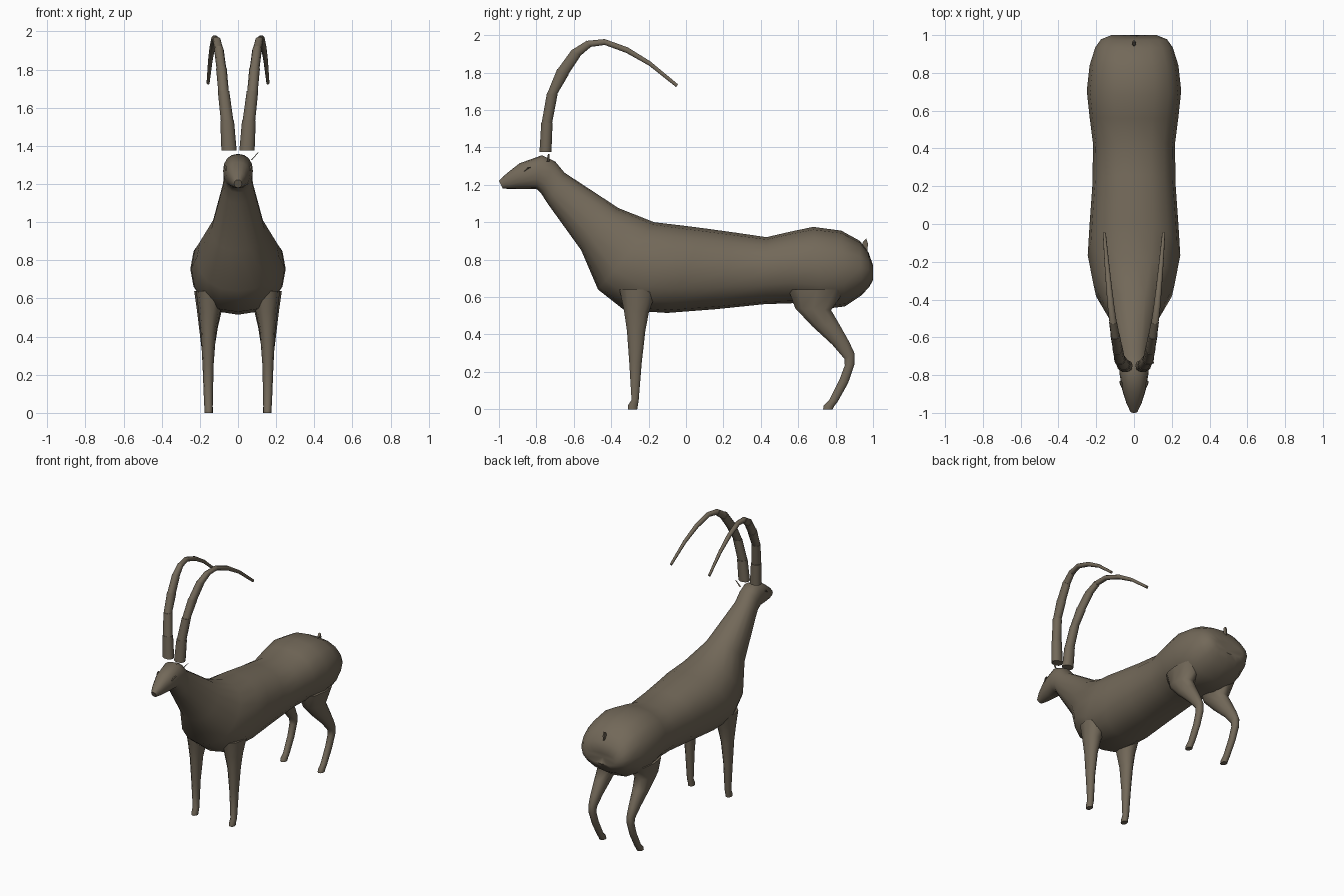
import bpy, bmesh, math

mat = bpy.data.materials.new("brown coat")
mat.diffuse_color = (0.17, 0.14, 0.10, 1)


def loft(name, rings, sides=16, power=2.0, side=1, angle=40, dent=0.0):
    """Skin rings (y1, z1, y2, z2, half_width, x_centre) given by their side-view ends."""
    bm = bmesh.new()
    loops = []
    for y1, z1, y2, z2, w, xc in rings:
        loop = []
        for i in range(sides):
            a = 2 * math.pi * i / sides
            c, s = math.cos(a), math.sin(a)
            u = math.copysign(abs(c) ** (2 / power), c)
            t = math.copysign(abs(s) ** (2 / power), s)
            loop.append(bm.verts.new((side * (xc + w * u),
                                      (y1 + y2) / 2 + t * (y1 - y2) / 2,
                                      (z1 + z2) / 2 + t * (z1 - z2) / 2)))
        loops.append(loop)
    for p, q in zip(loops, loops[1:]):
        for i in range(sides):
            j = (i + 1) % sides
            bm.faces.new((p[i], p[j], q[j], q[i]))
    bm.faces.new(loops[0])
    if dent:  # hollow between the haunches
        last = loops[-1]
        mid = sum((v.co for v in last), last[0].co * 0) / sides
        centre = bm.verts.new((mid.x, mid.y - dent, mid.z))
        for i in range(sides):
            bm.faces.new((last[i], last[(i + 1) % sides], centre))
    else:
        bm.faces.new(loops[-1])
    bmesh.ops.recalc_face_normals(bm, faces=bm.faces)
    me = bpy.data.meshes.new(name)
    bm.to_mesh(me)
    bm.free()
    me.materials.append(mat)
    me.shade_smooth()
    me.set_sharp_from_angle(angle=math.radians(angle))
    ob = bpy.data.objects.new(name, me)
    bpy.context.collection.objects.link(ob)
    return ob


# Head, neck and trunk in one skin
loft("body", [
    (-1.00, 1.222, -0.98, 1.18, 0.02, 0),
    (-0.96, 1.26, -0.94, 1.178, 0.04, 0),
    (-0.89, 1.315, -0.87, 1.178, 0.062, 0),
    (-0.77, 1.358, -0.80, 1.178, 0.078, 0),
    (-0.70, 1.325, -0.775, 1.155, 0.075, 0),
    (-0.65, 1.265, -0.74, 1.10, 0.08, 0),
    (-0.36, 1.075, -0.56, 0.85, 0.14, 0),
    (-0.17, 1.00, -0.47, 0.64, 0.215, 0),
    (0.00, 0.98, -0.33, 0.53, 0.245, 0),
    (0.10, 0.967, -0.10, 0.515, 0.235, 0),
    (0.26, 0.945, 0.16, 0.535, 0.22, 0),
    (0.43, 0.92, 0.42, 0.562, 0.217, 0),
    (0.56, 0.95, 0.57, 0.567, 0.235, 0),
    (0.68, 0.975, 0.73, 0.535, 0.25, 0),
    (0.83, 0.955, 0.85, 0.55, 0.235, 0),
    (0.93, 0.90, 0.94, 0.61, 0.205, 0),
    (0.975, 0.84, 0.98, 0.655, 0.175, 0),
    (1.00, 0.77, 1.00, 0.69, 0.12, 0),
], power=2.25, angle=60, dent=0.025)

front_leg = [
    (-0.36, 0.64, -0.15, 0.64, 0.075, 0.145),
    (-0.335, 0.53, -0.195, 0.52, 0.056, 0.15),
    (-0.318, 0.42, -0.215, 0.42, 0.040, 0.155),
    (-0.305, 0.25, -0.235, 0.25, 0.029, 0.157),
    (-0.292, 0.05, -0.252, 0.05, 0.023, 0.155),
    (-0.312, 0.02, -0.256, 0.02, 0.021, 0.154),
    (-0.312, 0.0, -0.26, 0.0, 0.021, 0.154),
]
hind_leg = [
    (0.54, 0.64, 0.86, 0.64, 0.085, 0.145),
    (0.58, 0.54, 0.78, 0.53, 0.065, 0.15),
    (0.67, 0.445, 0.82, 0.46, 0.050, 0.155),
    (0.78, 0.345, 0.875, 0.36, 0.036, 0.157),
    (0.845, 0.27, 0.902, 0.30, 0.027, 0.157),
    (0.848, 0.235, 0.902, 0.24, 0.025, 0.157),
    (0.82, 0.16, 0.868, 0.14, 0.022, 0.155),
    (0.765, 0.05, 0.812, 0.04, 0.021, 0.154),
    (0.735, 0.02, 0.795, 0.018, 0.022, 0.154),
    (0.732, 0.0, 0.785, 0.0, 0.022, 0.154),
]

# Swept-back horn, with a small step at each growth ring
curve = [
    (-0.785, 1.375, -0.718, 1.375, 0.040, 0.047),
    (-0.775, 1.535, -0.712, 1.53, 0.036, 0.057),
    (-0.745, 1.69, -0.685, 1.685, 0.030, 0.076),
    (-0.69, 1.82, -0.625, 1.79, 0.028, 0.087),
    (-0.61, 1.925, -0.565, 1.885, 0.025, 0.10),
    (-0.53, 1.972, -0.51, 1.935, 0.021, 0.111),
    (-0.435, 1.98, -0.435, 1.947, 0.018, 0.122),
    (-0.31, 1.935, -0.32, 1.905, 0.015, 0.134),
    (-0.19, 1.86, -0.198, 1.837, 0.012, 0.145),
    (-0.043, 1.738, -0.053, 1.722, 0.008, 0.157),
]
horn = []
for i, r in enumerate(curve):
    horn.append(r)
    if 0 < i < 6:
        y1, z1, y2, z2, w, xc = r
        k = 0.04
        horn.append((y1 + (y2 - y1) * k, z1 + (z2 - z1) * k,
                     y2 + (y1 - y2) * k, z2 + (z1 - z2) * k, w * 0.92, xc))

for side, word in ((1, "left"), (-1, "right")):
    loft(word + "_front_leg", front_leg, 10, 2.2, side, 50)
    loft(word + "_hind_leg", hind_leg, 10, 2.2, side, 50)
    loft(word + "_horn", horn, 10, 2.2, side, 45)
    # Eye: small slanted lid
    loft(word + "_eye", [(-0.868, 1.275, -0.866, 1.27, 0.006, 0.060),
                         (-0.845, 1.296, -0.842, 1.286, 0.008, 0.068),
                         (-0.832, 1.297, -0.83, 1.292, 0.004, 0.072)], 6, 2, side)

# Single tiny ear sliver and the short tail
loft("ear", [(-0.745, 1.325, -0.73, 1.325, 0.003, 0.07),
             (-0.738, 1.365, -0.73, 1.365, 0.002, 0.105)], 4)
loft("tail", [(0.945, 0.895, 0.965, 0.915, 0.012, 0),
              (0.94, 0.88, 0.975, 0.885, 0.010, 0),
              (0.95, 0.85, 0.972, 0.85, 0.006, 0)], 6)
